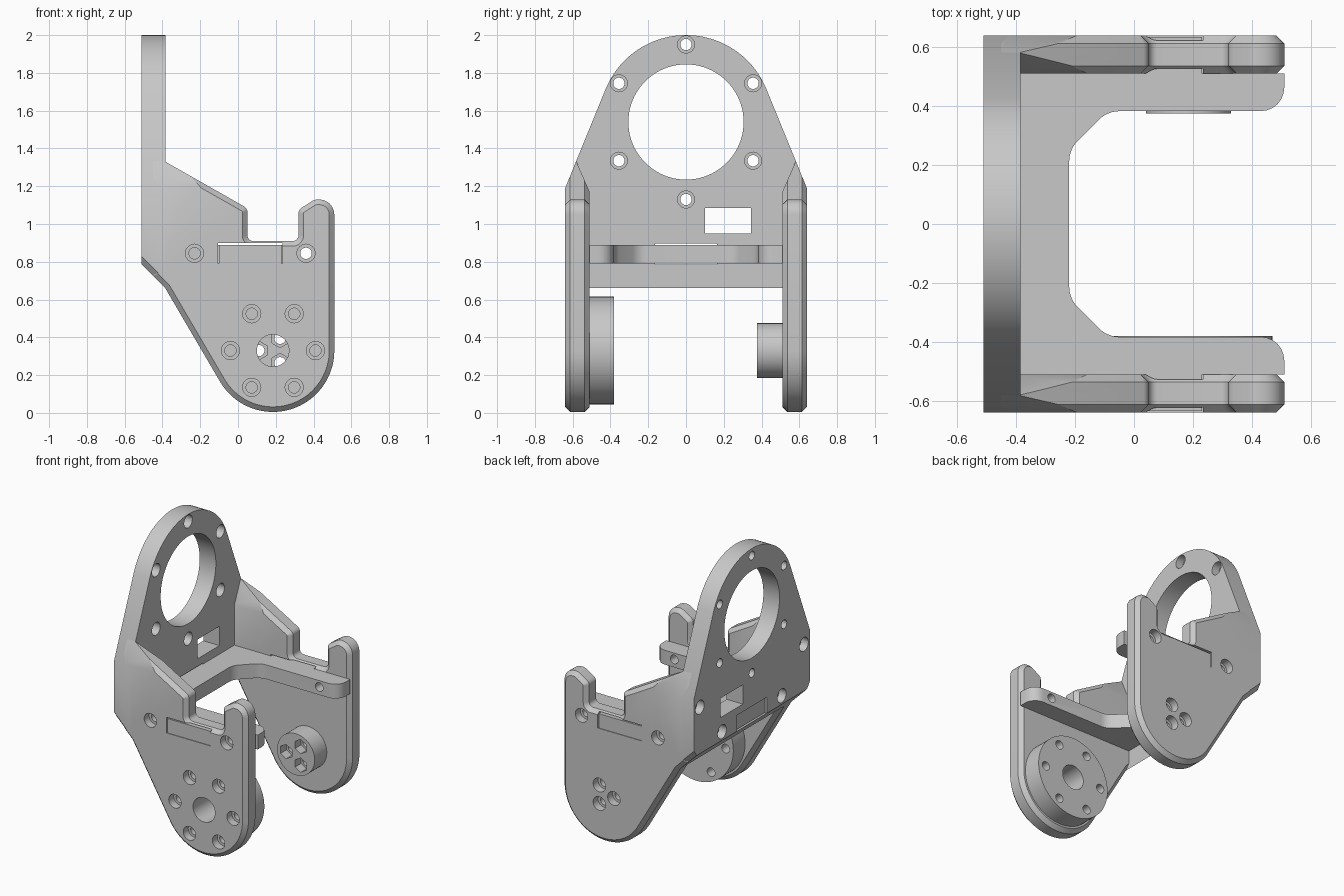
import bpy, bmesh
from math import sin, cos, tan, pi, radians
from mathutils import Vector, Matrix

cube = bpy.data.objects.get("Cube")
if cube:
    bpy.data.objects.remove(cube, do_unlink=True)

grey = bpy.data.materials.new("plain grey")
grey.use_nodes = True
grey.diffuse_color = (0.58, 0.58, 0.58, 1)
grey.node_tree.nodes["Principled BSDF"].inputs["Base Color"].default_value = grey.diffuse_color

W, IN = 0.64, 0.51                    # outer and inner half width
BACK, FACE = -0.51, -0.385            # faces of the upright plate
HUB_X, HUB_Z = 0.185, 0.33            # pivot axis
RING_Z = 1.54                         # centre of the large opening


def arc(cx, cy, r, a, b, n):
    return [(cx + r * cos(radians(a + (b - a) * i / n)),
             cy + r * sin(radians(a + (b - a) * i / n))) for i in range(n + 1)]


def rounded(points, n=6):
    """Outline from (u, v) or (u, v, radius) corners."""
    out = []
    for i, p in enumerate(points):
        c = Vector(p[:2])
        if len(p) < 3:
            out.append(c)
            continue
        a = (Vector(points[i - 1][:2]) - c).normalized()
        b = (Vector(points[(i + 1) % len(points)][:2]) - c).normalized()
        half = a.angle(b) / 2
        centre = c + (a + b).normalized() * p[2] / sin(half)
        start = (c + a * p[2] / tan(half) - centre).normalized()
        end = (c + b * p[2] / tan(half) - centre).normalized()
        out += [centre + start.slerp(end, k / n) * p[2] for k in range(n + 1)]
    return out


def prism(points, axis, a, b):
    """Extrude an outline along an axis."""
    bm = bmesh.new()

    def place(p, t):
        q = [p[0], p[1]]
        q.insert("xyz".index(axis), t)
        return bm.verts.new(q)
    low = [place(p, a) for p in points]
    high = [place(p, b) for p in points]
    bm.faces.new(low)
    bm.faces.new(high)
    for i in range(len(low)):
        bm.faces.new((low[i - 1], low[i], high[i], high[i - 1]))
    bmesh.ops.recalc_face_normals(bm, faces=bm.faces)
    return bm


def clip(bm, point, normal):
    """Slice off everything beyond a plane and close the cut."""
    bmesh.ops.bisect_plane(bm, geom=bm.verts[:] + bm.edges[:] + bm.faces[:], dist=1e-5,
                           plane_co=point, plane_no=normal, clear_outer=True)
    bmesh.ops.holes_fill(bm, edges=[e for e in bm.edges if e.is_boundary], sides=0)
    bmesh.ops.recalc_face_normals(bm, faces=bm.faces)


def rod(bm, axis, centre, r, a, b, sides=32):
    """Cylinder between a and b on an axis; centre gives the two other coordinates."""
    pos = list(centre)
    pos.insert("xyz".index(axis), (a + b) / 2)
    turn = Matrix.Rotation(pi / 2, 4, "Y" if axis == "x" else "X")
    bmesh.ops.create_cone(bm, cap_ends=True, segments=sides, radius1=r, radius2=r,
                          depth=abs(b - a), matrix=Matrix.Translation(pos) @ turn)


def box(bm, lo, hi):
    lo, hi = Vector(lo), Vector(hi)
    bmesh.ops.create_cube(bm, size=1, matrix=Matrix.Translation((lo + hi) / 2)
                          @ Matrix.Diagonal((*(hi - lo), 1)))


def make(name, bm):
    mesh = bpy.data.meshes.new(name)
    bm.to_mesh(mesh)
    bm.free()
    ob = bpy.data.objects.new(name, mesh)
    bpy.context.collection.objects.link(ob)
    return ob


# Cutters: straight bores, wider recesses, tab slots
bores, recesses, slots = bmesh.new(), bmesh.new(), bmesh.new()
for s in (-1, 1):
    rod(bores, "y", (0.36, 0.845), 0.03, s * 0.3, s * 0.7)
    rod(bores, "y", (-0.23, 0.845), 0.03, s * 0.36, s * 0.7)
    for x in (0.36, -0.23):
        rod(recesses, "y", (x, 0.845), 0.048, s * 0.585, s * 0.7)
    # blind screw holes entering from the rear
    for y, z in ((0.575, 1.11), (0.33, 0.845)):
        rod(bores, "x", (s * y, z), 0.03, -0.6, -0.27)
        rod(recesses, "x", (s * y, z), 0.048, -0.6, -0.455)
    box(slots, (-0.105, min(s * 0.5, s * 0.7), 0.79), (0.235, max(s * 0.5, s * 0.7), 0.9))
box(slots, (-0.6, -0.165, 0.785), (-0.3, 0.165, 0.897))
# ring of holes in the upright plate, opening and window
for i in range(6):
    a = pi / 2 + i * pi / 3
    c = (0.41 * cos(a), RING_Z + 0.41 * sin(a))
    rod(bores, "x", c, 0.03, -0.6, -0.3)
    rod(recesses, "x", c, 0.045, -0.44, -0.3)
rod(bores, "x", (0, RING_Z), 0.305, -0.6, -0.3, 96)
box(bores, (-0.6, 0.1, 0.95), (-0.3, 0.345, 1.085))
# front pivot holes
rod(bores, "y", (HUB_X, HUB_Z), 0.085, -0.7, -0.3, 48)
for i in range(6):
    a = i * pi / 3
    c = (HUB_X + 0.225 * cos(a), HUB_Z + 0.225 * sin(a))
    rod(bores, "y", c, 0.03, -0.7, -0.3)
    rod(recesses, "y", c, 0.048, -0.7, -0.585)
# rear pivot holes with hexagonal nut pockets
for i in range(3):
    a = pi / 3 + i * 2 * pi / 3
    c = (HUB_X + 0.075 * cos(a), HUB_Z + 0.075 * sin(a))
    rod(bores, "y", c, 0.03, 0.3, 0.7)
    rod(recesses, "y", c, 0.048, 0.585, 0.7)
    rod(recesses, "y", c, 0.05, 0.3, 0.44, 6)
cutters = [make(n, b) for n, b in (("slot_cutter", slots), ("bore_cutter", bores),
                                   ("recess_cutter", recesses))]


def finish(ob, tools):
    """Apply the cuts, colour and shading."""
    for tool in tools:
        mod = ob.modifiers.new("cut", "BOOLEAN")
        mod.operation, mod.solver, mod.object = "DIFFERENCE", "EXACT", tool
    bpy.context.view_layer.update()
    mesh = bpy.data.meshes.new_from_object(ob.evaluated_get(bpy.context.evaluated_depsgraph_get()))
    ob.modifiers.clear()
    ob.data = mesh
    mesh.materials.clear()
    mesh.materials.append(grey)
    bpy.ops.object.select_all(action="DESELECT")
    ob.select_set(True)
    bpy.context.view_layer.objects.active = ob
    bpy.ops.object.shade_smooth_by_angle(angle=radians(25))


# Upright plate with round top and chamfered lower rear edge
outline = [(W, 0.66), (W, 1.19)] + arc(0, RING_Z, 0.46, 22.2, 157.8, 48) + [(-W, 1.19), (-W, 0.66)]
bm = prism(outline, "x", BACK, FACE)
clip(bm, (BACK, 0, 0.785), (-1, 0, -1))
for s in (-1, 1):
    clip(bm, (BACK, s * (W - 0.03), 0.785), (-0.707, s, -0.707))
finish(make("upright_plate", bm), cutters)

# Side plates with chamfered rims, a notch and a tapered rib
corners = [(0.51, 1.13, 0.08), (0.405, 1.13, 0.06), (0.32, 1.075, 0.035), (0.32, 0.91, 0.03),
           (0.05, 0.91, 0.03), (0.05, 1.083, 0.035), (-0.385, 1.33), (-0.45, 1.367),
           (-0.45, 0.725), (-0.385, 0.66)]
side_outline = rounded(corners + arc(HUB_X, HUB_Z, 0.325, 210.3, 360, 40))
for s, name in ((-1, "front_side_plate"), (1, "rear_side_plate")):
    bm = prism(side_outline, "y", s * IN, s * W)
    rims = [e for e in bm.edges if abs(e.verts[0].co.y - e.verts[1].co.y) < 1e-4]
    bmesh.ops.bevel(bm, geom=rims, offset=0.027, segments=1, affect="EDGES", clamp_overlap=False)
    clip(bm, (0, s * W, 1.19), (0, s * 0.524, 0.214))
    clip(bm, (0, s * IN, 1.17), (0, s * -0.16, 0.07))
    finish(make(name, bm), cutters)

# Horizontal brace: U shape with tabs that fit the slots
half = [(-0.5, 0.16), (FACE, 0.16), (FACE, IN), (-0.1, IN), (-0.1, 0.635), (0.23, 0.635),
        (0.23, IN), (0.51, IN), (0.51, 0.383, 0.08), (-0.09, 0.383, 0.1), (-0.22, 0.253, 0.1)]
mirrored = [(p[0], -p[1], *p[2:]) for p in reversed(half)]
finish(make("brace", prism(rounded(half + mirrored), "z", 0.79, 0.89)), cutters[1:])

# Pivot hubs on the inner faces
for name, r, a, b in (("front_hub", 0.285, -0.515, -0.38), ("rear_hub", 0.145, 0.375, 0.515)):
    bm = bmesh.new()
    rod(bm, "y", (HUB_X, HUB_Z), r, a, b, 64)
    finish(make(name, bm), cutters[1:])

for tool in cutters:
    bpy.data.objects.remove(tool, do_unlink=True)
